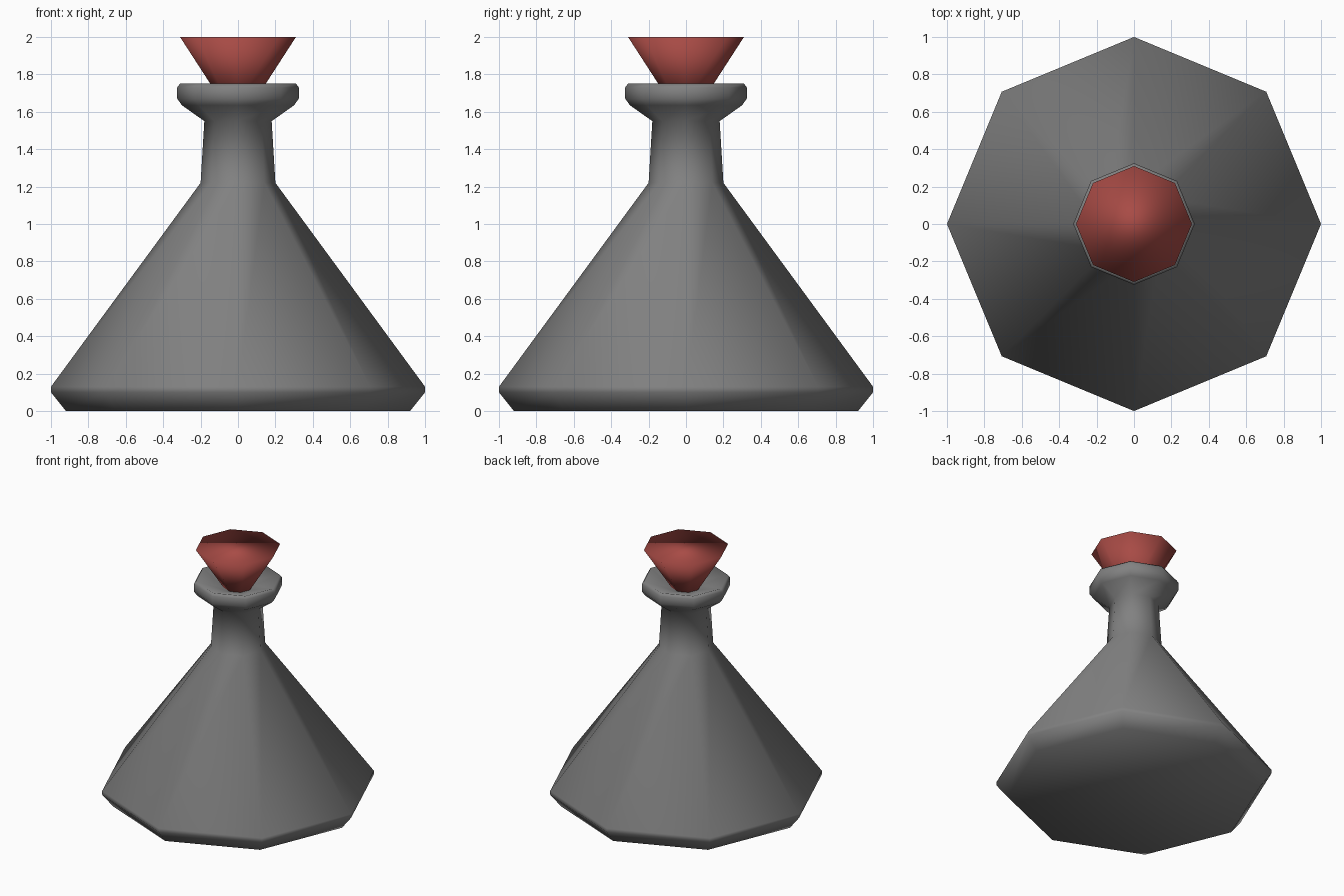
import bpy, bmesh, math

if "Cube" in bpy.data.objects:
    bpy.data.objects.remove(bpy.data.objects["Cube"])

SIDES = 8


def lathe(name, profile, color):
    """Spin an (r, z) profile into an eight-sided smooth-shaded solid, capped at both ends."""
    bm = bmesh.new()
    rings = []
    for r, z in profile:
        rings.append([bm.verts.new((r * math.cos(2 * math.pi * i / SIDES),
                                    r * math.sin(2 * math.pi * i / SIDES), z))
                      for i in range(SIDES)])
    for low, high in zip(rings, rings[1:]):
        for i in range(SIDES):
            j = (i + 1) % SIDES
            bm.faces.new((low[i], low[j], high[j], high[i]))
    bm.faces.new(rings[0][::-1])
    bm.faces.new(rings[-1])
    for f in bm.faces:
        f.smooth = True
    mesh = bpy.data.meshes.new(name)
    bm.to_mesh(mesh)
    bm.free()
    obj = bpy.data.objects.new(name, mesh)
    bpy.context.collection.objects.link(obj)
    mat = bpy.data.materials.new(name + "_color")
    mat.diffuse_color = color
    mat.use_nodes = True
    mat.node_tree.nodes["Principled BSDF"].inputs["Base Color"].default_value = mat.diffuse_color
    mesh.materials.append(mat)
    return obj


# Flask: chamfered base, sloping body, neck, flared lip and shallow dished mouth
lathe("flask", [
    (0.92, 0.0), (1.0, 0.10), (1.0, 0.13),
    (0.20, 1.22), (0.18, 1.55),
    (0.30, 1.635), (0.325, 1.67), (0.325, 1.73), (0.31, 1.75),
    (0.11, 1.685),
], (0.22, 0.22, 0.22, 1))

# Stopper: inverted cone seated in the mouth
lathe("stopper", [(0.09, 1.66), (0.31, 2.0)], (0.39, 0.07, 0.06, 1))
